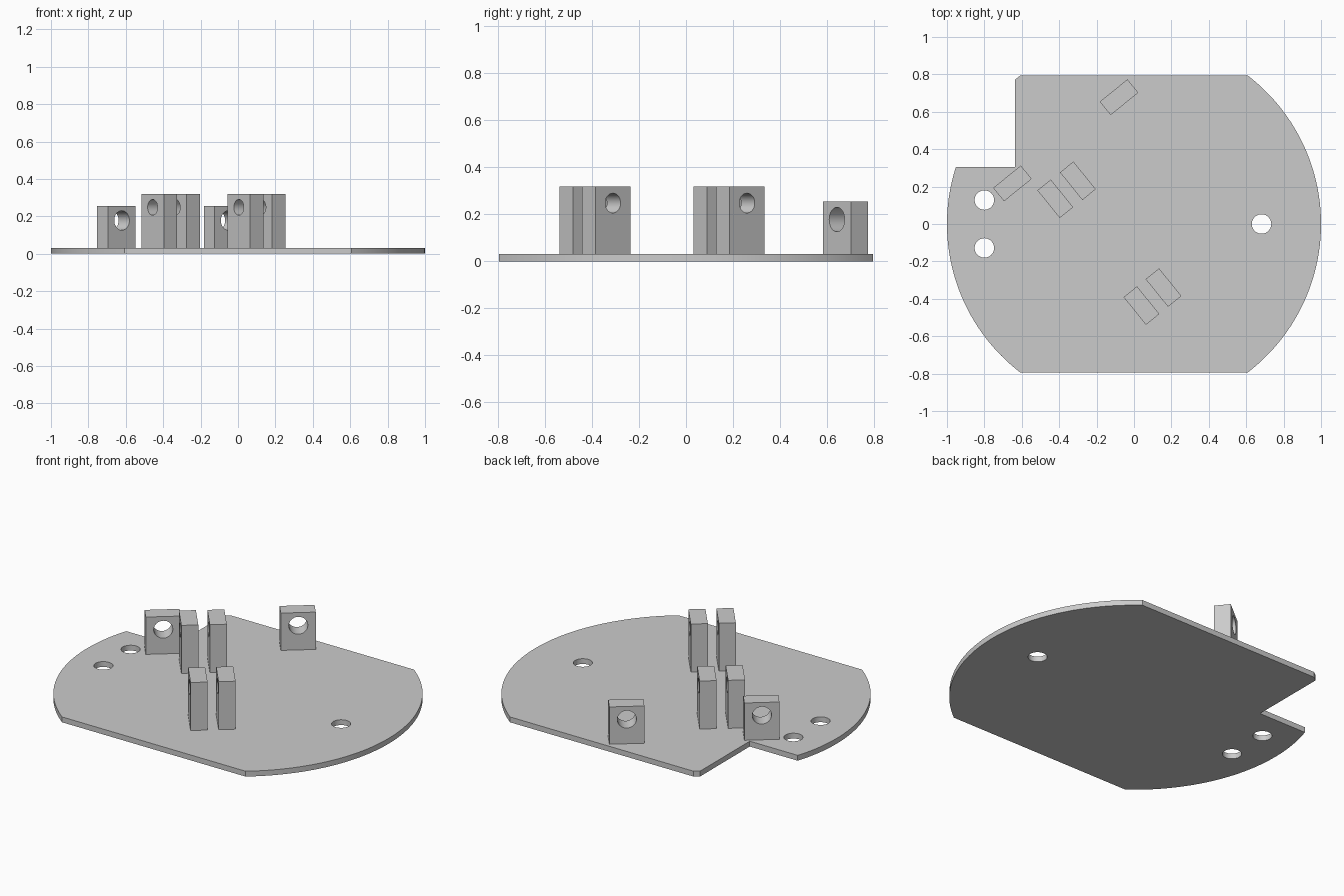
import bpy
import bmesh
from math import sin, cos, asin, acos, pi, radians, sqrt
from mathutils import Vector, Matrix

if "Cube" in bpy.data.objects:
    bpy.data.objects.remove(bpy.data.objects["Cube"])

grey = bpy.data.materials.new("plain grey")
grey.use_nodes = True
COLOUR = (0.6, 0.6, 0.6, 1)
grey.diffuse_color = COLOUR
grey.node_tree.nodes["Principled BSDF"].inputs["Base Color"].default_value = COLOUR

THICK = 0.032           # base plate thickness
TURN = radians(39)      # heading of the bracket pattern


def make_object(name, bm):
    bmesh.ops.recalc_face_normals(bm, faces=bm.faces)
    mesh = bpy.data.meshes.new(name)
    bm.to_mesh(mesh)
    bm.free()
    mesh.materials.append(grey)
    obj = bpy.data.objects.new(name, mesh)
    bpy.context.collection.objects.link(obj)
    return obj


def drill(obj, centre, axis, radius):
    """Cut a round through hole in obj."""
    bm = bmesh.new()
    place = Matrix.Translation(centre) @ Vector(axis).to_track_quat('Z', 'Y').to_matrix().to_4x4()
    bmesh.ops.create_cone(bm, cap_ends=True, segments=48, radius1=radius,
                          radius2=radius, depth=0.16, matrix=place)
    cutter = make_object("hole_cutter", bm)
    cutter.hide_render = True
    mod = obj.modifiers.new("hole", 'BOOLEAN')
    mod.operation = 'DIFFERENCE'
    mod.solver = 'EXACT'
    mod.object = cutter
    bpy.context.view_layer.objects.active = obj
    bpy.ops.object.modifier_apply(modifier=mod.name)
    bpy.data.objects.remove(cutter)


def smooth(obj):
    bpy.ops.object.select_all(action='DESELECT')
    obj.select_set(True)
    bpy.context.view_layer.objects.active = obj
    bpy.ops.object.shade_smooth_by_angle(angle=radians(30))


def arc(start, end, steps):
    return [(cos(start + (end - start) * i / steps), sin(start + (end - start) * i / steps))
            for i in range(steps + 1)]


# Base plate: a disc with flat front and back and a notched rear right corner
FLAT, NOTCH_X, NOTCH_Y = 0.795, -0.635, 0.305
a = asin(FLAT)
outline = arc(-a, a, 48)
outline += arc(pi - a, acos(NOTCH_X), 2)
outline += [(NOTCH_X, NOTCH_Y)]
outline += arc(pi - asin(NOTCH_Y), pi + a, 36)
bm = bmesh.new()
face = bm.faces.new([bm.verts.new((x, y, 0)) for x, y in outline])
top = bmesh.ops.extrude_face_region(bm, geom=[face])["geom"]
bmesh.ops.translate(bm, vec=(0, 0, THICK),
                    verts=[v for v in top if isinstance(v, bmesh.types.BMVert)])
plate = make_object("base_plate", bm)
for x, y in [(-0.8, 0.128), (-0.8, -0.128), (0.682, 0)]:
    drill(plate, (x, y, THICK / 2), (0, 0, 1), 0.052)
smooth(plate)


def bracket(name, x, y, top, heading, hole_z, hole_radius):
    """Upright block, drilled through its thin direction."""
    bm = bmesh.new()
    bmesh.ops.create_cube(bm, size=1)
    size = Matrix.Diagonal((0.19, 0.092, top - THICK, 1))
    place = Matrix.Translation((x, y, (top + THICK) / 2)) @ Matrix.Rotation(heading, 4, 'Z')
    bmesh.ops.transform(bm, matrix=place @ size, verts=bm.verts)
    obj = make_object(name, bm)
    drill(obj, (x, y, hole_z), (-sin(heading), cos(heading), 0), hole_radius)
    smooth(obj)


# Short brackets along the rear right
for name, x, y in [("short_bracket_rear", -0.08, 0.678),
                   ("short_bracket_side", -0.65, 0.217)]:
    bracket(name, x, y, 0.255, TURN, 0.178, 0.052)

# Tall brackets, in two facing pairs
for name, x, y in [("tall_bracket_rear_outer", -0.421, 0.135),
                   ("tall_bracket_rear_inner", -0.3, 0.231),
                   ("tall_bracket_front_outer", 0.04, -0.436),
                   ("tall_bracket_front_inner", 0.158, -0.34)]:
    bracket(name, x, y, 0.319, TURN - pi / 2, 0.248, 0.042)
